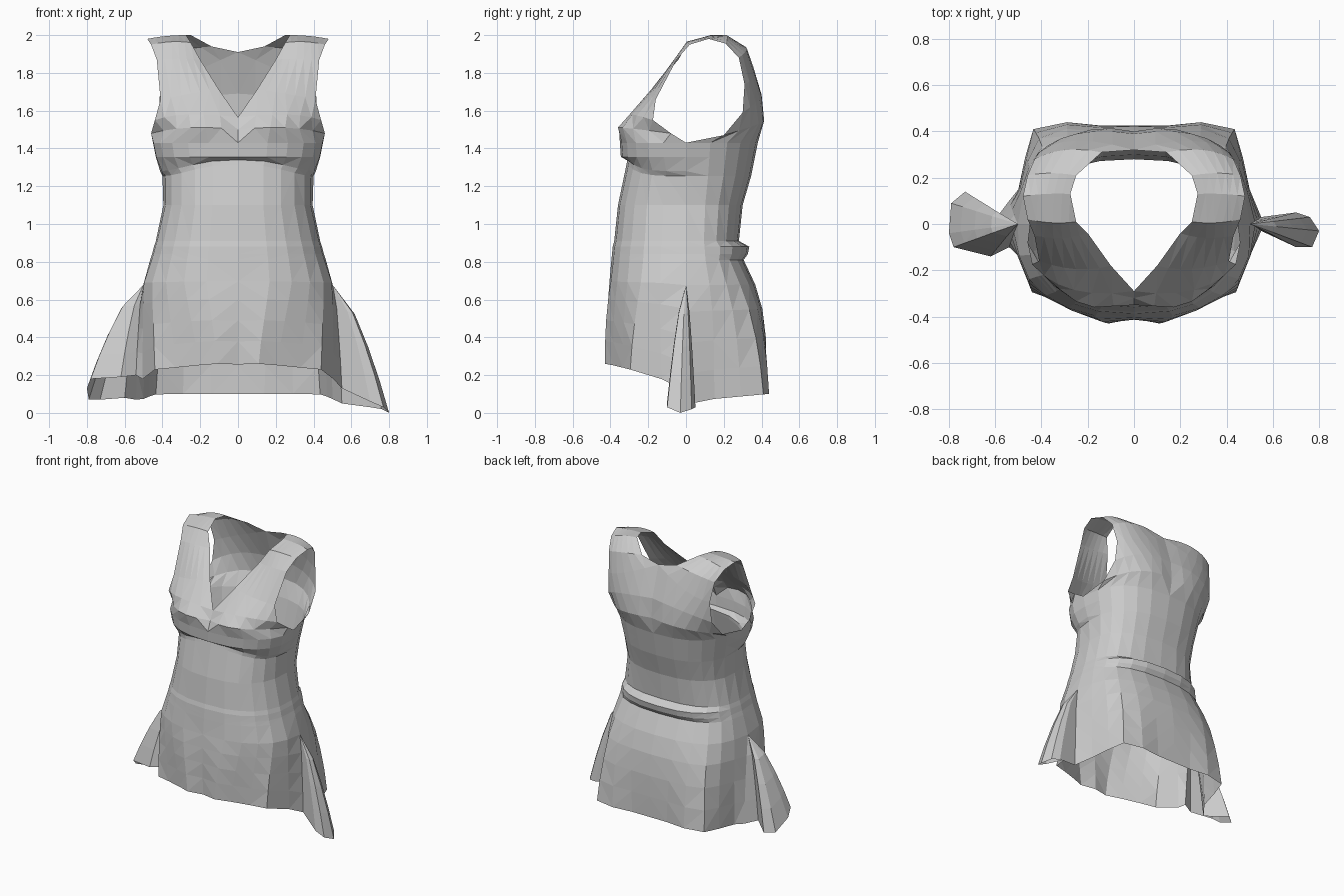
import bpy, bmesh, math
from mathutils import Vector

if "Cube" in bpy.data.objects:
    bpy.data.objects.remove(bpy.data.objects["Cube"])

N = 12  # segments around one half of the dress, front centre to back centre

# Pleated hem outline of one half, front centre to back centre
HEM = [(0, -.405), (.11, -.43), (.21, -.385), (.33, -.335), (.44, -.295),
       (.505, -.13), (.52, 0), (.50, .15), (.47, .29), (.435, .41),
       (.29, .44), (.14, .425), (0, .425)]

def spow(v, e):
    return math.copysign(abs(v) ** e, v)

def half_ring(z, w, wb, f, b, fold=0.0):
    """Rounded-box half section: half width front/back, depth front/back, back fold."""
    k = max(0.0, min(1.0, (0.74 - z) / 0.6))          # skirt influence
    pts = []
    for i in range(N + 1):
        a = math.pi * i / N
        c, s = math.cos(a), math.sin(a)
        front = i < N // 2
        e = 2 / 2.5
        width = (w + wb) / 2 if i == N // 2 else (w if front else wb)
        x = width * spow(s, e) if 0 < i < N else 0.0
        y = -(f if front else b) * spow(c, e) if i != N // 2 else 0.0
        if y > 0:
            y += fold * max(0, -c - 0.3) / 0.7         # crease across the lower back
        x += (HEM[i][0] - x) * k                       # blend into the pleated hem
        y += (HEM[i][1] - y) * k
        if y < 0:
            dz = 0.16 * min(1, -y / 0.42) ** 0.6       # hem rises at the front
        else:
            dz = -0.04 * (1 - min(1, y / 0.43))
        dz *= k
        if 1.2 < z < 1.32 and front:                   # under-bust seam arches up
            dz += 0.06 * c ** 4
        pts.append(Vector((x, y, z + dz)))
    return pts

def panel_row(a, m, c):
    """Smooth row through inner, middle and outer points."""
    a, m, c = Vector(a), Vector(m), Vector(c)
    n = N // 2
    return [a * (1 - t) * (1 - 2 * t) + m * 4 * t * (1 - t) + c * t * (2 * t - 1)
            for t in (i / n for i in range(n + 1))]

def loft(bm, rows, skip=lambda j, i: False):
    for j in range(len(rows) - 1):
        for i in range(len(rows[j]) - 1):
            if not skip(j, i):
                q = [rows[j][i], rows[j][i + 1], rows[j + 1][i + 1], rows[j + 1][i]]
                bm.faces.new([bm.verts.new(p) for p in q])

def finish(bm, name, mirror=False):
    bmesh.ops.remove_doubles(bm, verts=bm.verts, dist=0.0005)
    bmesh.ops.triangulate(bm, faces=bm.faces)
    bmesh.ops.recalc_face_normals(bm, faces=bm.faces)
    me = bpy.data.meshes.new(name)
    bm.to_mesh(me)
    bm.free()
    ob = bpy.data.objects.new(name, me)
    bpy.context.collection.objects.link(ob)
    if mirror:
        mod = ob.modifiers.new("mirror", 'MIRROR')
        mod.use_clip = True
    return ob

# Torso and skirt sections: z, half width front, half width back, front, back, fold
sections = [
    (0.10, .52, .50, .43, .43), (0.25, .52, .50, .43, .43),
    (0.40, .515, .50, .425, .42), (0.55, .515, .50, .415, .395),
    (0.68, .51, .49, .405, .36),
    (0.81, .47, .46, .395, .305), (0.84, .46, .45, .392, .297, .03),
    (0.88, .45, .44, .388, .29, .045), (0.91, .44, .43, .38, .28),
    (1.10, .395, .395, .36, .30), (1.255, .395, .405, .315, .345),
    (1.28, .415, .41, .31, .35), (1.355, .445, .425, .345, .365), (1.43, .46, .44, .35, .38)]
rings = [half_ring(*s) for s in sections]
SKIRT = 4  # ring where the side folds begin

bm = bmesh.new()
loft(bm, rings, skip=lambda j, i: j < SKIRT and i in (N // 2 - 1, N // 2))

# Upper panel: bust, over the shoulder, down the back (inner, middle, outer)
strap = [
    ((0, -.32, 1.50), (.25, -.335, 1.51), (.46, -.08, 1.48)),
    ((0, -.29, 1.565), (.26, -.285, 1.58), (.44, -.175, 1.55)),
    ((.10, -.18, 1.71), (.25, -.195, 1.69), (.41, -.16, 1.66)),
    ((.20, -.04, 1.87), (.31, -.06, 1.875), (.43, -.05, 1.87)),
    ((.25, .01, 1.96), (.35, .005, 1.965), (.46, .02, 1.95)),
    ((.275, .13, 2.0), (.38, .13, 1.995), (.48, .12, 1.98)),
    ((.25, .21, 2.0), (.36, .22, 1.99), (.46, .21, 1.955)),
    ((.14, .31, 1.94), (.30, .32, 1.92), (.43, .28, 1.88)),
    ((0, .32, 1.91), (.25, .36, 1.80), (.41, .31, 1.74)),
    ((0, .39, 1.69), (.25, .39, 1.66), (.42, .30, 1.59)),
    ((0, .40, 1.55), (.26, .385, 1.53), (.435, .20, 1.47))]
top = rings[-1]
rows = [top[:N // 2 + 1]] + [panel_row(*r) for r in strap] + [top[N // 2:][::-1]]
loft(bm, rows)
finish(bm, "dress_body", mirror=True)

# Flared side folds, stitched into the open sides of the skirt
def side_fold(name, side, hem):
    h = N // 2
    lo, hi = rings[0][h], rings[SKIRT][h]
    out = []
    for r in rings[:SKIRT + 1]:
        t = (hi.z - r[h].z) / (hi.z - lo.z)
        g = t ** 0.65
        row = [r[h - 1]]
        for x, y, z in hem:
            row.append(Vector((r[h].x + (x - lo.x) * g, y * g,
                               r[h].z + (z - lo.z) * t)))
        row.append(r[h + 1])
        out.append([Vector((p.x * side, p.y, p.z)) for p in row])
    bm = bmesh.new()
    loft(bm, out)
    finish(bm, name)

side_fold("right_side_fold", 1, [
    (.55, -.03, .13), (.70, -.10, .06), (.77, -.10, .03), (.80, -.03, 0.0),
    (.76, .03, .02), (.70, .05, .03), (.55, .03, .05)])
side_fold("left_side_fold", -1, [
    (.54, -.10, .20), (.62, -.14, .19), (.78, -.10, .18), (.80, -.04, .13),
    (.79, .09, .07), (.73, .14, .07), (.60, .02, .08), (.54, .10, .07)])
